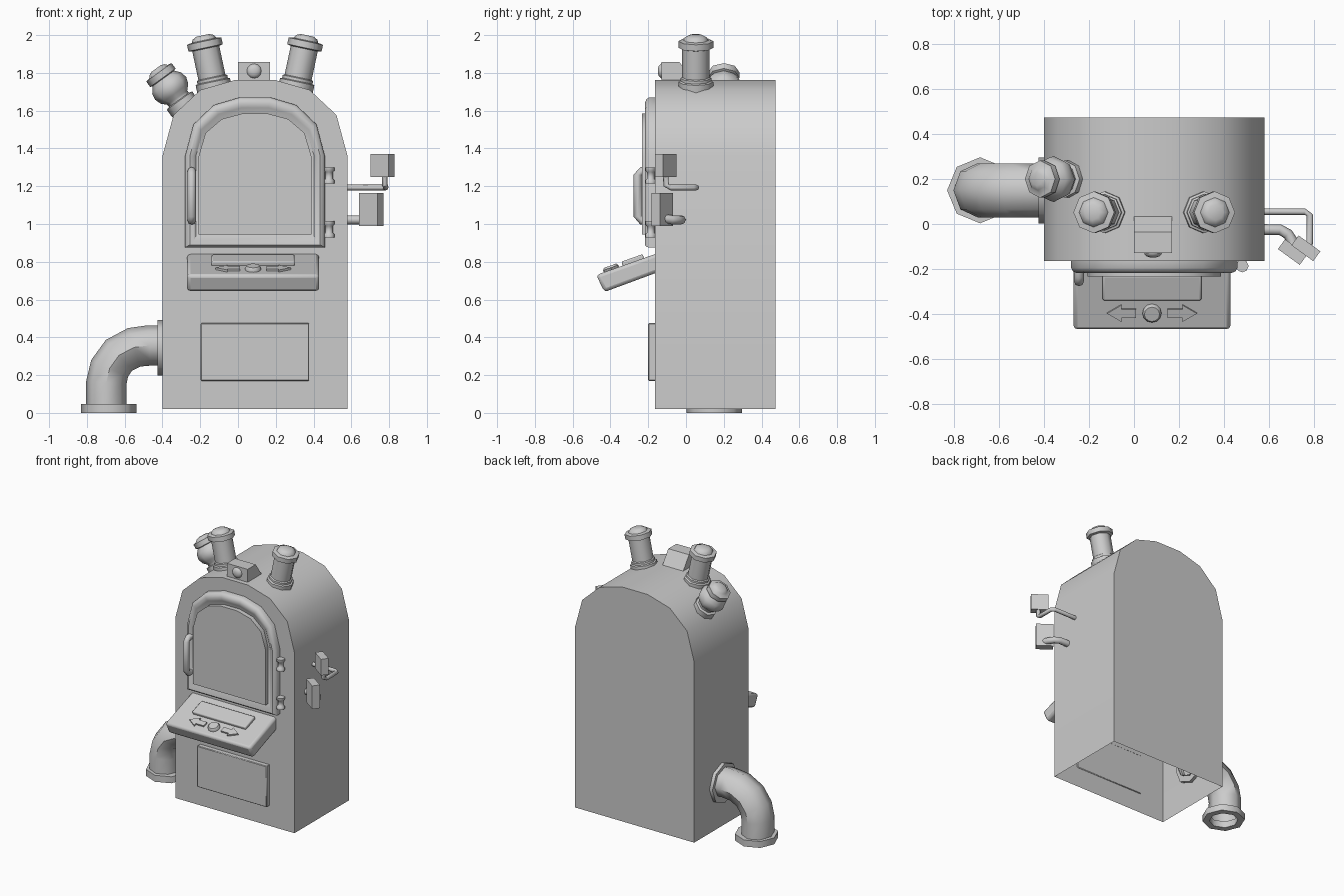
import bpy, bmesh
from math import radians, cos, sin, pi
from mathutils import Matrix, Vector

if "Cube" in bpy.data.objects:
    bpy.data.objects.remove(bpy.data.objects["Cube"])

T = Matrix.Translation
FRONT = Matrix.Rotation(radians(90), 4, 'X')      # local xy -> xz, depth -> -y
SIDE = Matrix(((0, 0, 1, 0), (1, 0, 0, 0), (0, 1, 0, 0), (0, 0, 0, 1)))  # local xy -> yz, depth -> x
CX = 0.09                                          # symmetry line of the cabinet


def loft(name, rings, cap0=True, cap1=True, wrap=False, angle=40, bevel=0, segs=2):
    """Skin a list of equal-length 3D rings."""
    bm = bmesh.new()
    rows = [[bm.verts.new(p) for p in r] for r in rings]
    n = len(rows[0])
    pairs = list(zip(rows, rows[1:])) + ([(rows[-1], rows[0])] if wrap else [])
    for a, b in pairs:
        for i in range(n):
            j = (i + 1) % n
            bm.faces.new((a[i], a[j], b[j], b[i]))
    if cap0 and not wrap:
        bm.faces.new(rows[0][::-1])
    if cap1 and not wrap:
        bm.faces.new(rows[-1])
    bmesh.ops.recalc_face_normals(bm, faces=bm.faces)
    me = bpy.data.meshes.new(name)
    bm.to_mesh(me)
    bm.free()
    ob = bpy.data.objects.new(name, me)
    bpy.context.collection.objects.link(ob)
    bpy.ops.object.select_all(action='DESELECT')
    ob.select_set(True)
    bpy.context.view_layer.objects.active = ob
    bpy.ops.object.shade_smooth_by_angle(angle=radians(angle))
    if bevel:
        m = ob.modifiers.new("bevel", 'BEVEL')
        m.width, m.segments, m.limit_method = bevel, segs, 'ANGLE'
    return ob


def ring(pts, d, M):
    return [M @ Vector((x, y, d)) for x, y in pts]


def prism(name, pts, d0, d1, M, **kw):
    return loft(name, [ring(pts, d0, M), ring(pts, d1, M)], **kw)


def rect(x0, x1, y0, y1):
    return [(x0, y0), (x1, y0), (x1, y1), (x0, y1)]


def circle(r, n=8):
    return [(r * cos(2 * pi * i / n), r * sin(2 * pi * i / n)) for i in range(n)]


def lathe(name, prof, M, n=8, **kw):
    return loft(name, [ring(circle(r, n), h, M) for r, h in prof], angle=50, **kw)


def tube(name, path, r, ry=None, n=8, **kw):
    """Sweep a round section along a path without twisting."""
    P = [Vector(p) for p in path]
    rings, prev, u = [], None, None
    for i, p in enumerate(P):
        t = (P[min(i + 1, len(P) - 1)] - P[max(i - 1, 0)]).normalized()
        if prev is None:
            u = Vector((0, 1, 0)) if abs(t.y) < 0.9 else Vector((1, 0, 0))
        else:
            u = prev.rotation_difference(t) @ u
        v = t.cross(u)
        rings.append([p + u * x * (ry or r) / r + v * y for x, y in circle(r, n)])
        prev = t
    return loft(name, rings, angle=50, **kw)


def arch(w, zb, zt, zs=1.36):
    h = zt - zs
    half = [(w, zb), (w, zs), (.88 * w, zs + .54 * h), (.59 * w, zs + .87 * h), (.22 * w, zt)]
    return [(CX + x, z) for x, z in half] + [(CX - x, z) for x, z in half[::-1]]


# Cabinet: arched shell, open underneath
body = prism("cabinet", arch(.49, .02, 1.762), -.475, .165, FRONT)
bm = bmesh.new()
bm.from_mesh(body.data)
bmesh.ops.delete(bm, geom=[f for f in bm.faces if f.normal.z < -.9], context='FACES_ONLY')
bm.to_mesh(body.data)
bm.free()

# Door: rounded arched frame and raised inner panel
frame = [(.37, .875, 1.67, .16), (.37, .875, 1.67, .195), (.362, .88, 1.66, .21),
         (.345, .89, 1.64, .218), (.325, .91, 1.615, .212), (.313, .935, 1.595, .2)]
loft("door_frame", [ring(arch(w, b, t), d, FRONT) for w, b, t, d in frame])
prism("door_panel", arch(.298, .945, 1.585), .19, .233, FRONT)

# Door handle and hinges
tube("door_handle", [(-.245, -.19, 1.018), (-.245, -.235, 1.018), (-.245, -.255, 1.04),
                     (-.245, -.255, 1.26), (-.245, -.235, 1.28), (-.245, -.19, 1.28)], .022)
for i, z in enumerate((.972, 1.257)):
    lathe(f"hinge_{i}", [(.028, -.043), (.028, -.025), (.02, -.018), (.02, .018),
                         (.028, .025), (.028, .043)], T((.482, -.187, z)))

# Sloped control console
prism("console", [(-.475, .73), (-.14, .849), (-.14, .748), (-.432, .64)], -.27, .43, SIDE,
      bevel=.018)
TOP = T((0, -.475, .73)) @ Matrix.Rotation(radians(19.5), 4, 'X')
prism("console_screen", rect(-.14, .30, .148, .268), -.01, .022, TOP, bevel=.008)
right_arrow = [(.15, -.02), (.215, -.02), (.215, -.04), (.28, 0), (.215, .04), (.215, .02), (.15, .02)]
for name, pts in (("right_arrow_key", right_arrow),
                  ("left_arrow_key", [(.16 - x, y) for x, y in right_arrow])):
    prism(name, pts, -.01, .012, TOP @ T((0, .085, 0)))
lathe("round_button", [(.042, -.01), (.042, .012), (.034, .022)], TOP @ T((.08, .085, 0)), n=12)

# Lower access panel
prism("access_panel", rect(-.198, .376, .17, .475), .16, .2, FRONT, bevel=.004, segs=1)

# Side elbow pipe with two ring flanges
tube("elbow_pipe", [(-.37, .15, .357), (-.47, .15, .357), (-.55, .15, .347), (-.63, .15, .305),
                    (-.68, .15, .235), (-.697, .15, .16), (-.697, .15, .02)], .107, .12,
     cap0=False, cap1=False)
collar = [(.10, 0), (.147, 0), (.147, .048), (.10, .048)]
lathe("floor_flange", collar, T((-.685, .15, 0)), wrap=True)
lathe("wall_flange", collar, T((-.425, .15, .345)) @ Matrix.Rotation(radians(90), 4, 'Y'), wrap=True)

# Two tilted chimney stubs, mirrored
stub = [(.093, -.04), (.093, .025), (.082, .03), (.082, .045), (.073, .05), (.073, .205),
        (.093, .21), (.093, .245), (.066, .25), (.058, .266), (.035, .277)]
for name, s in (("left_stub", -1), ("right_stub", 1)):
    lathe(name, stub, T((CX + s * .218, .052, 1.728)) @ Matrix.Rotation(s * radians(12), 4, 'Y'))

# Bulbous stub on the left shoulder
flask = [(.083, -.03), (.083, .02), (.065, .025), (.065, .04), (.09, .065), (.102, .1),
         (.095, .135), (.07, .165), (.083, .17), (.083, .205), (.06, .21), (.05, .222), (.03, .23)]
lathe("bulb_stub", flask, T((-.298, .2, 1.637)) @ Matrix.Rotation(radians(-36), 4, 'Y'))

# Wedge lamp housing with domed lens
prism("lamp_housing", [(-.13, 1.745), (-.13, 1.858), (-.035, 1.858), (.045, 1.745)], 0, .17, SIDE)
lathe("lamp_lens", [(.04, 0), (.038, .012), (.028, .022), (.012, .027)],
      T((.085, -.122, 1.81)) @ FRONT, n=12)

# Two side levers with block grips
tube("upper_lever_rod", [(.56, .055, 1.193), (.76, .055, 1.193), (.782, .04, 1.193),
                         (.782, -.08, 1.193), (.778, -.105, 1.205), (.775, -.108, 1.27)], .015)
tube("lower_lever_rod", [(.56, -.025, 1.022), (.65, -.025, 1.022), (.685, -.045, 1.022),
                         (.705, -.075, 1.022), (.71, -.12, 1.03)], .024)
for name, x, y, z0, z1 in (("upper_grip", .765, -.108, 1.25, 1.37), ("lower_grip", .705, -.125, .99, 1.163)):
    prism(name, rect(-.06, .06, -.027, .027), z0, z1, T((x, y, 0)) @ Matrix.Rotation(radians(-36), 4, 'Z'))
